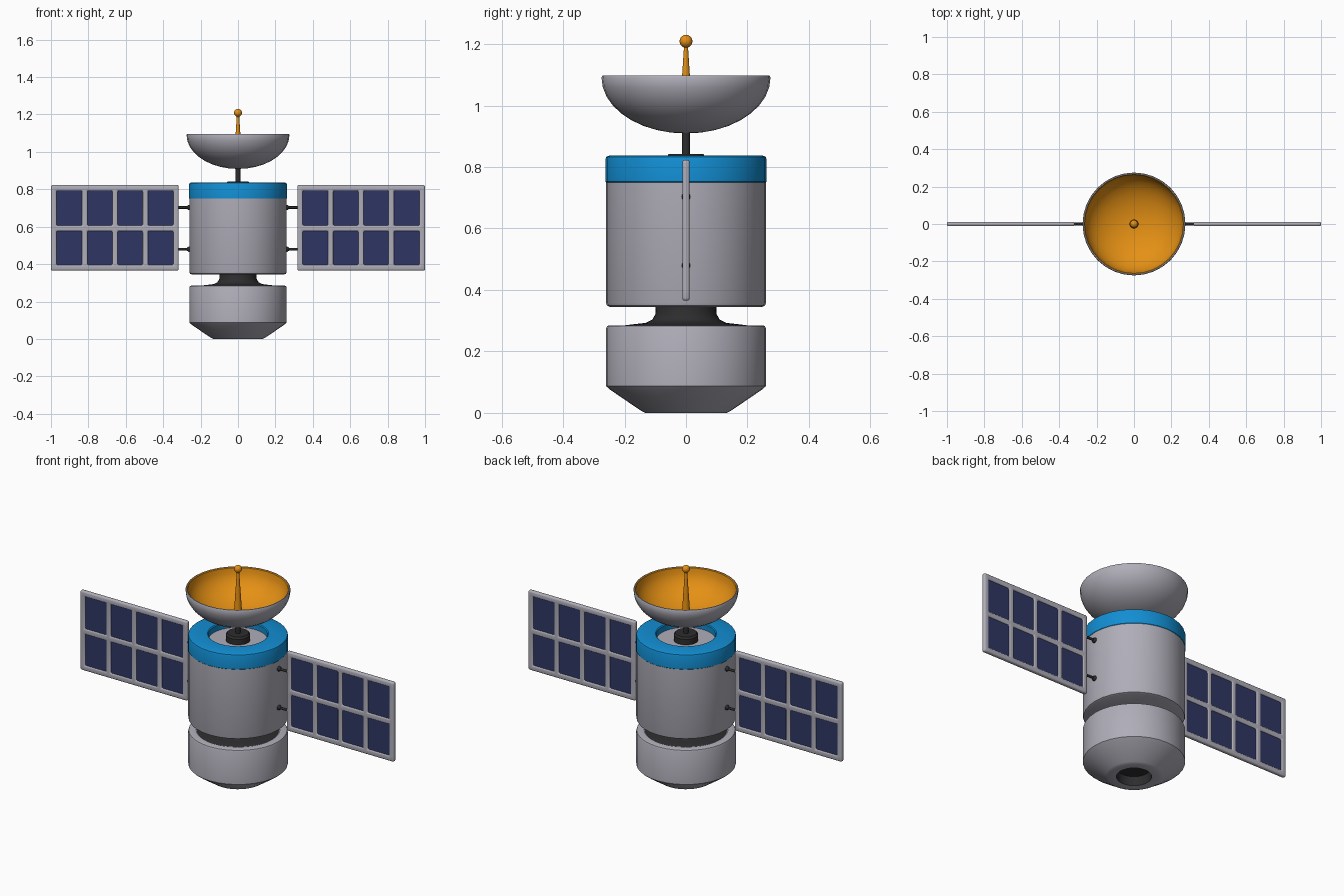
import bpy, bmesh, math
from mathutils import Matrix

if "Cube" in bpy.data.objects:
    bpy.data.objects.remove(bpy.data.objects["Cube"])


def material(name, rgb):
    m = bpy.data.materials.new(name)
    m.diffuse_color = (*rgb, 1)
    m.use_nodes = True
    m.node_tree.nodes["Principled BSDF"].inputs["Base Color"].default_value = m.diffuse_color
    return m


GREY = material("light_grey", (0.43, 0.42, 0.48))
BLUE = material("bright_blue", (0.006, 0.27, 0.65))
ORANGE = material("orange", (0.78, 0.28, 0.007))
NAVY = material("navy_cells", (0.028, 0.037, 0.127))
DARK = material("dark_metal", (0.026, 0.026, 0.028))


def finish(name, bm, mats):
    bmesh.ops.recalc_face_normals(bm, faces=bm.faces)
    me = bpy.data.meshes.new(name)
    bm.to_mesh(me)
    bm.free()
    for m in mats:
        me.materials.append(m)
    ob = bpy.data.objects.new(name, me)
    bpy.context.collection.objects.link(ob)
    return ob


def revolve(name, profile, mats, rule=None, sides=32, matrix=None):
    """Spin (radius, height) points about z; rule(segment index) picks the material."""
    bm = bmesh.new()
    rings = []
    for r, z in profile:
        if r < 1e-6:
            rings.append([bm.verts.new((0, 0, z))] * sides)
        else:
            rings.append([bm.verts.new((r * math.cos(2 * math.pi * i / sides),
                                        r * math.sin(2 * math.pi * i / sides), z))
                          for i in range(sides)])
    for k in range(len(rings) - 1):
        a, b = rings[k], rings[k + 1]
        for i in range(sides):
            j = (i + 1) % sides
            loop = list(dict.fromkeys((a[i], a[j], b[j], b[i])))
            f = bm.faces.new(loop)
            f.material_index = rule(k) if rule else 0
    if matrix:
        bm.transform(matrix)
    return finish(name, bm, mats)


# Lower module with tapered base and dark nozzle recess
revolve("lower_module",
        [(0, 0.05), (0.085, 0.05), (0.09, 0.0), (0.132, 0.0), (0.145, 0.006),
         (0.245, 0.074), (0.26, 0.087), (0.26, 0.275), (0.257, 0.282),
         (0.25, 0.285), (0.22, 0.285), (0.21, 0.278), (0, 0.278)],
        [GREY, DARK], lambda k: 1 if k < 2 else 0)

# Flared neck between the modules
revolve("neck", [(0, 0.279), (0.217, 0.279), (0.205, 0.284), (0.165, 0.289),
                 (0.13, 0.293), (0.11, 0.303), (0.1, 0.32), (0.098, 0.35), (0, 0.35)], [DARK])

# Main body with blue collar and recessed top
revolve("main_body",
        [(0, 0.345), (0.248, 0.345), (0.257, 0.349), (0.26, 0.358), (0.26, 0.75),
         (0.262, 0.752), (0.262, 0.825), (0.259, 0.833), (0.25, 0.837),
         (0.16, 0.837), (0.155, 0.832), (0.155, 0.80), (0, 0.80)],
        [GREY, BLUE], lambda k: 1 if 4 <= k <= 10 else 0)

# Dish hub and mast
revolve("dish_hub", [(0, 0.79), (0.064, 0.79), (0.064, 0.832), (0.056, 0.842), (0, 0.842)], [DARK])
revolve("dish_mast", [(0, 0.83), (0.013, 0.83), (0.013, 0.92), (0, 0.92)], [DARK], sides=16)

# Dish: grey outside, orange inside
N = 9
arc = [math.pi / 2 * i / N for i in range(N + 1)]
outer = [(0.275 * math.sin(t), 0.909 + 0.182 * (1 - math.cos(t))) for t in arc]
inner = [(0.263 * math.sin(t), 0.925 + 0.168 * (1 - math.cos(t))) for t in reversed(arc)]
revolve("dish", outer + [(0.272, 1.097), (0.267, 1.097)] + inner,
        [GREY, ORANGE], lambda k: 1 if k > N + 1 else 0)

# Feed antenna and ball
revolve("feed_antenna", [(0, 0.92), (0.024, 0.92), (0.006, 1.2), (0, 1.2)], [ORANGE], sides=16)
bm = bmesh.new()
bmesh.ops.create_uvsphere(bm, u_segments=16, v_segments=10, radius=0.021,
                          matrix=Matrix.Translation((0, 0, 1.209)))
finish("antenna_ball", bm, [ORANGE])

# Solar wings, mirrored left and right
XS = [0.317, 0.346, 0.481, 0.510, 0.643, 0.672, 0.805, 0.834, 0.970, 1.0]
ZS = [0.365, 0.396, 0.576, 0.607, 0.792, 0.823]
for side, s in (("right", 1), ("left", -1)):
    # Frame: grid with the cell openings left out
    bm = bmesh.new()
    grid = [[bm.verts.new((s * x, 0, z)) for z in ZS] for x in XS]
    for i in range(len(XS) - 1):
        for j in range(len(ZS) - 1):
            if not (i % 2 and j % 2):
                bm.faces.new((grid[i][j], grid[i + 1][j], grid[i + 1][j + 1], grid[i][j + 1]))
    frame = finish(side + "_panel_frame", bm, [GREY])
    solid = frame.modifiers.new("thickness", 'SOLIDIFY')
    solid.thickness, solid.offset = 0.024, 0
    bev = frame.modifiers.new("rounding", 'BEVEL')
    bev.width, bev.segments = 0.009, 3
    bev.limit_method, bev.angle_limit = 'ANGLE', math.radians(40)

    # Cells: thin plate set inside the frame
    bm = bmesh.new()
    bmesh.ops.create_cube(bm, size=1, matrix=Matrix.Translation((s * 0.6585, 0, 0.594))
                          @ Matrix.Diagonal((0.64, 0.010, 0.42, 1)))
    finish(side + "_solar_cells", bm, [NAVY])

    # Struts with rounded mounts
    for level, z in (("upper", 0.703), ("lower", 0.48)):
        turn = Matrix.Translation((0, 0, z)) @ Matrix.Rotation(s * math.pi / 2, 4, 'Y')
        revolve(f"{side}_{level}_strut",
                [(0, 0.25), (0.014, 0.25), (0.014, 0.264), (0.010, 0.270), (0.007, 0.274),
                 (0.007, 0.325), (0, 0.325)], [DARK], sides=12, matrix=turn)

# Apply modifiers and smooth everything, keeping hard edges
bpy.ops.object.select_all(action='SELECT')
bpy.context.view_layer.objects.active = bpy.context.selected_objects[0]
bpy.ops.object.convert(target='MESH')
bpy.ops.object.shade_smooth_by_angle(angle=math.radians(35))
